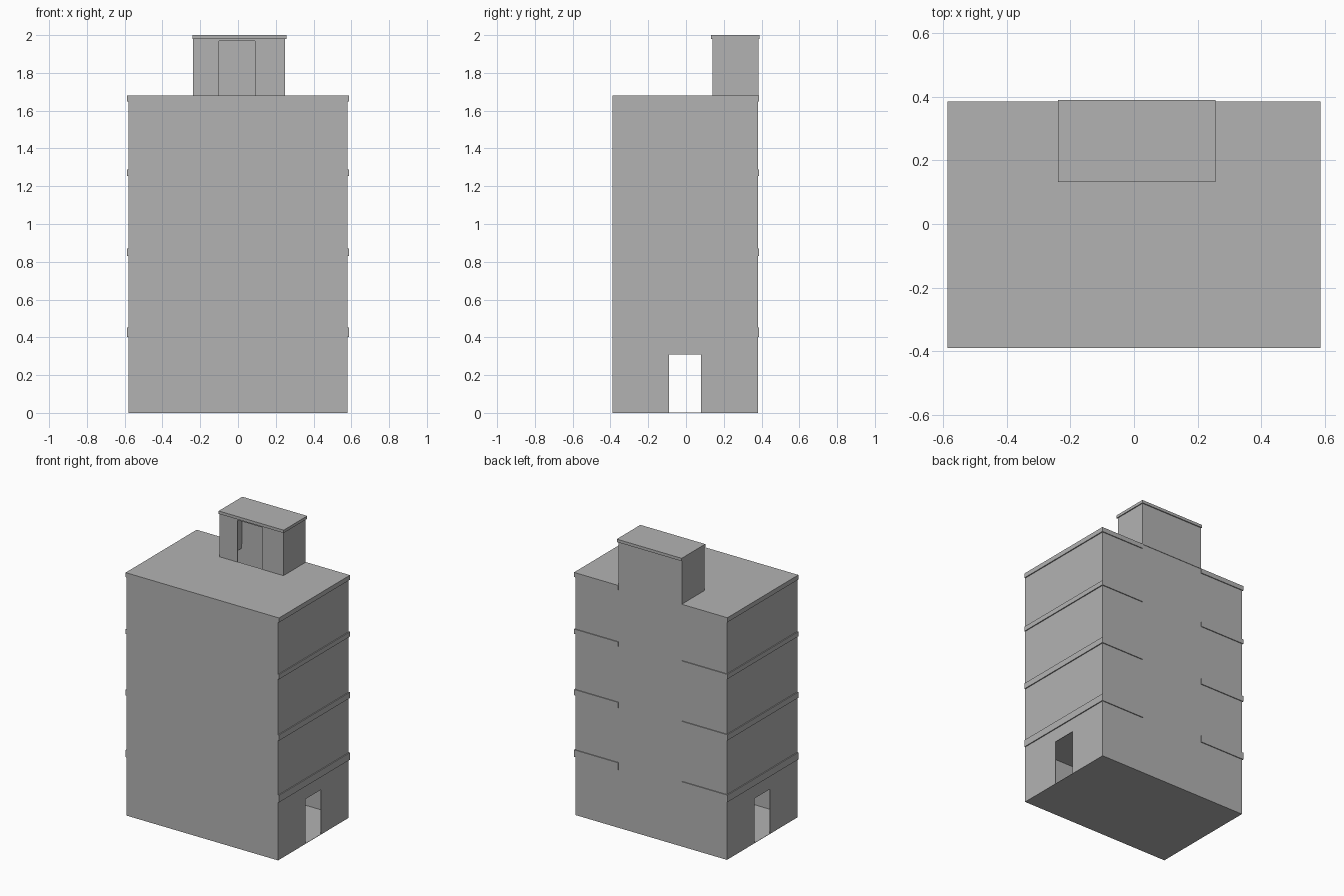
import bpy, bmesh
from mathutils import Vector

if "Cube" in bpy.data.objects:
    bpy.data.objects.remove(bpy.data.objects["Cube"])

grey = bpy.data.materials.new("plain_grey")
grey.use_nodes = True
colour = (0.45, 0.45, 0.45, 1)
grey.diffuse_color = colour
grey.node_tree.nodes["Principled BSDF"].inputs["Base Color"].default_value = colour


def prism(name, outline, axis, start, end):
    """Extrude a flat outline along one axis; outline uses the other two in order."""
    bm = bmesh.new()
    verts = []
    for p in outline:
        co = list(p)
        co.insert(axis, start)
        verts.append(bm.verts.new(co))
    face = bm.faces.new(verts)
    moved = bmesh.ops.extrude_face_region(bm, geom=[face])["geom"]
    shift = Vector()
    shift[axis] = end - start
    bmesh.ops.translate(bm, vec=shift,
                        verts=[g for g in moved if isinstance(g, bmesh.types.BMVert)])
    bmesh.ops.recalc_face_normals(bm, faces=bm.faces)
    mesh = bpy.data.meshes.new(name)
    bm.to_mesh(mesh)
    bm.free()
    mesh.materials.append(grey)
    obj = bpy.data.objects.new(name, mesh)
    bpy.context.collection.objects.link(obj)
    return obj


def rect(a0, a1, b0, b1):
    return [(a0, b0), (a1, b0), (a1, b1), (a0, b1)]


def box(name, x0, x1, y0, y1, z0, z1):
    return prism(name, rect(x0, x1, y0, y1), 2, z0, z1)


def door_wall(a0, a1, z0, z1, d0, d1, head):
    """Wall outline with an opening cut up from its lower edge."""
    return [(a0, z0), (d0, z0), (d0, head), (d1, head),
            (d1, z0), (a1, z0), (a1, z1), (a0, z1)]


T = 0.004                              # wall thickness
W, FRONT, BACK = 0.58, -0.39, 0.38     # outer wall faces
SLAB_W, SLAB_BACK = 0.587, 0.386       # slabs overhang sides and back
SX0, SX1, SY = -0.238, 0.25, 0.14      # stair shaft
SLABS = [(0.403, 0.452), (0.83, 0.87), (1.255, 1.288), (1.648, 1.68)]
ROOF = SLABS[-1][1]

# Ground floor
box("ground_floor", -W, W, FRONT, BACK, 0, 0.002)

# Slabs, notched at the back around the stair shaft
slab_outline = [(-SLAB_W, FRONT), (SLAB_W, FRONT), (SLAB_W, SLAB_BACK), (SX1, SLAB_BACK),
                (SX1, SY + T), (SX0, SY + T), (SX0, SLAB_BACK), (-SLAB_W, SLAB_BACK)]
for i, (z0, z1) in enumerate(SLABS):
    name = "roof_slab" if z1 == ROOF else f"floor_slab_{i + 1}"
    prism(name, slab_outline, 2, z0, z1)

# Outer walls, storey by storey
base = 0.002
for i, (top, next_base) in enumerate(SLABS):
    n = i + 1
    box(f"front_wall_{n}", -W, W, FRONT, FRONT + T, base, top)
    box(f"back_wall_left_{n}", SX1, W, BACK - T, BACK, base, top)
    box(f"back_wall_right_{n}", -W, SX0, BACK - T, BACK, base, top)
    for side, x0 in (("left", W - T), ("right", -W)):
        if i == 0:
            outline = door_wall(FRONT + T, BACK - T, base, top, -0.09, 0.08, 0.31)
        else:
            outline = rect(FRONT + T, BACK - T, base, top)
        prism(f"{side}_wall_{n}", outline, 0, x0, x0 + T)
    base = next_base

# Stair shaft back wall, running unbroken up to the roof house
CAP = 1.98
box("shaft_back_wall", SX0, SX1, BACK - T, BACK, 0.002, CAP)

# Roof house
prism("roof_house_front", door_wall(SX0, SX1, ROOF, CAP, -0.1, 0.09, 1.97), 1, SY, SY + T)
box("roof_house_right_wall", SX0, SX0 + T, SY + T, BACK - T, ROOF, CAP)
box("roof_house_left_wall", SX1 - T, SX1, SY + T, BACK - T, ROOF, CAP)
box("roof_house_back_corner_fill", SX0, SX1, BACK, SLAB_BACK - 0.003, ROOF, CAP)
box("roof_house_cap", -0.24, 0.257, 0.132, 0.39, CAP, 2)
